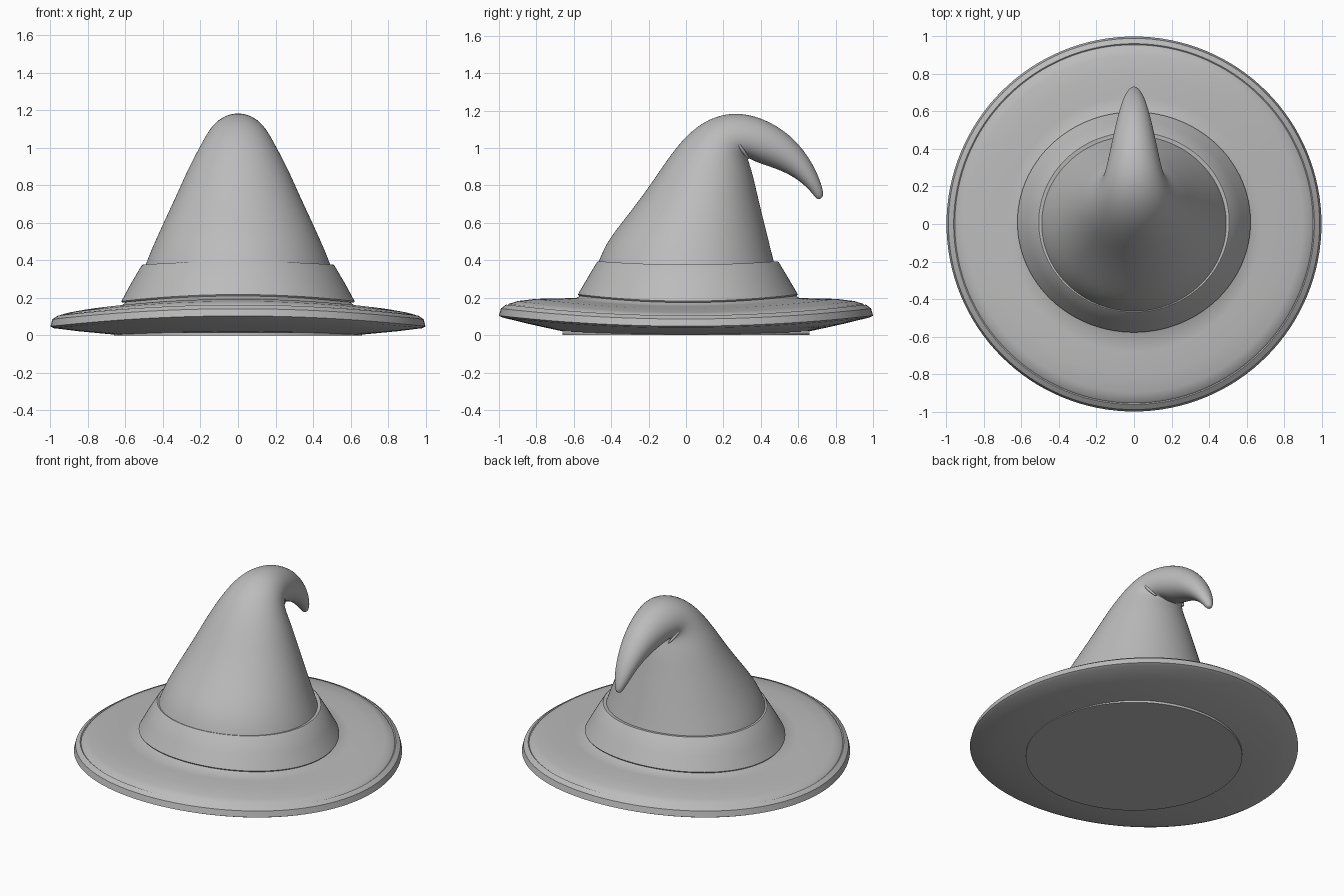
import bpy, bmesh, math

cube = bpy.data.objects.get("Cube")
if cube:
    bpy.data.objects.remove(cube, do_unlink=True)

grey = bpy.data.materials.new("grey felt")
grey.use_nodes = True
colour = (0.5, 0.5, 0.5, 1)
grey.diffuse_color = colour
grey.node_tree.nodes["Principled BSDF"].inputs["Base Color"].default_value = colour


def loft(name, rings, segments, cap_start=False, cap_end=False, close=False, sharp=35, subdiv=0):
    """Skin a list of rings; each ring is a function of angle giving a point."""
    bm = bmesh.new()
    angles = [math.tau * i / segments for i in range(segments)]
    loops = [[bm.verts.new(ring(a)) for a in angles] for ring in rings]
    pairs = list(zip(loops, loops[1:]))
    if close:
        pairs.append((loops[-1], loops[0]))
    for low, high in pairs:
        for i in range(segments):
            j = (i + 1) % segments
            bm.faces.new((low[i], low[j], high[j], high[i]))
    if cap_start:
        bm.faces.new(loops[0][::-1])
    if cap_end:
        bm.faces.new(loops[-1])
    bmesh.ops.recalc_face_normals(bm, faces=bm.faces[:])
    mesh = bpy.data.meshes.new(name)
    bm.to_mesh(mesh)
    bm.free()
    mesh.materials.append(grey)
    obj = bpy.data.objects.new(name, mesh)
    bpy.context.collection.objects.link(obj)
    bpy.ops.object.select_all(action="DESELECT")
    obj.select_set(True)
    bpy.context.view_layer.objects.active = obj
    if subdiv:
        mod = obj.modifiers.new("smooth", "SUBSURF")
        mod.levels = mod.render_levels = subdiv
        bpy.ops.object.shade_smooth()
    else:
        bpy.ops.object.shade_smooth_by_angle(angle=math.radians(sharp))
    return obj


def saddle_ring(r, z, lift, squash=1.0, shift=0.0):
    """Circle that rises by lift at front and back and dips at the sides."""
    return lambda a: (r * math.cos(a), r * squash * math.sin(a) + shift,
                      z - lift * math.cos(2 * a))


def crown_ring(front, back, width):
    """Ellipse spanning a front and a back point of the side profile."""
    (fy, fz), (by, bz) = front, back
    cy, cz, dy, dz = (fy + by) / 2, (fz + bz) / 2, (by - fy) / 2, (bz - fz) / 2
    return lambda a: (width * math.cos(a), cy + dy * math.sin(a), cz + dz * math.sin(a))


# Brim: saddle-shaped disc with a grooved rim
brim = [(0.3, 0.012, 0), (0.66, 0.012, 0.008), (0.85, 0.042, 0.02), (0.98, 0.066, 0.028),
        (1.0, 0.076, 0.028), (0.99, 0.114, 0.028), (0.962, 0.134, 0.029), (0.956, 0.129, 0.029),
        (0.948, 0.138, 0.029), (0.9, 0.152, 0.03), (0.8, 0.167, 0.027), (0.68, 0.175, 0.021),
        (0.62, 0.18, 0.019), (0.59, 0.2, 0.018), (0.54, 0.24, 0.012)]
loft("brim", [saddle_ring(*p) if p[0] > 0.65 else saddle_ring(*p, 0.96, 0.01) for p in brim],
     128, cap_start=True, cap_end=True)

# Flat plate under the brim
loft("base_plate", [saddle_ring(0.66, z, 0) for z in (0, 0.015)], 96, True, True)

# Hat band: tapered collar with a lip at both ends
band = [(0.595, 0.2, 0.018), (0.616, 0.192, 0.018), (0.622, 0.2, 0.018), (0.57, 0.29, 0.012),
        (0.515, 0.38, 0.009), (0.508, 0.386, 0.009), (0.485, 0.384, 0.009)]
loft("hat_band", [saddle_ring(*p, 0.945, 0.01) for p in band], 128, close=True)

# Crown: leaning cone that folds over into a hooked tip
crown = [((-0.49, 0.33), (0.49, 0.33), 0.51),
         ((-0.468, 0.4), (0.47, 0.4), 0.488),
         ((-0.425, 0.5), (0.445, 0.5), 0.445),
         ((-0.33, 0.62), (0.415, 0.62), 0.39),
         ((-0.21, 0.775), (0.385, 0.74), 0.325),
         ((-0.105, 0.935), (0.36, 0.85), 0.265),
         ((0.0, 1.07), (0.34, 0.915), 0.208),
         ((0.12, 1.16), (0.325, 0.955), 0.168),
         ((0.26, 1.195), (0.36, 0.93), 0.145),
         ((0.41, 1.163), (0.45, 0.9), 0.12),
         ((0.55, 1.08), (0.54, 0.867), 0.095),
         ((0.65, 0.965), (0.62, 0.815), 0.07),
         ((0.71, 0.85), (0.672, 0.762), 0.047),
         ((0.736, 0.765), (0.692, 0.735), 0.026),
         ((0.731, 0.732), (0.706, 0.726), 0.012)]
loft("crown", [crown_ring(*p) for p in crown], 32, cap_end=True, subdiv=2)

# Creases pinched in at the fold, one on each side
for side, name in ((1, "left_crease"), (-1, "right_crease")):
    path = [(0.178, 0.265, 1.045), (0.165, 0.3, 0.99), (0.12, 0.335, 0.945)]
    curve = bpy.data.curves.new(name, "CURVE")
    curve.dimensions = "3D"
    curve.bevel_depth = 0.014
    spline = curve.splines.new("NURBS")
    spline.points.add(len(path) - 1)
    spline.use_endpoint_u = True
    spline.order_u = 3
    for point, (x, y, z), radius in zip(spline.points, path, (0.2, 1, 0.3)):
        point.co = (side * x * 0.86, y, z, 1)
        point.radius = radius
    curve.materials.append(grey)
    bpy.context.collection.objects.link(bpy.data.objects.new(name, curve))
